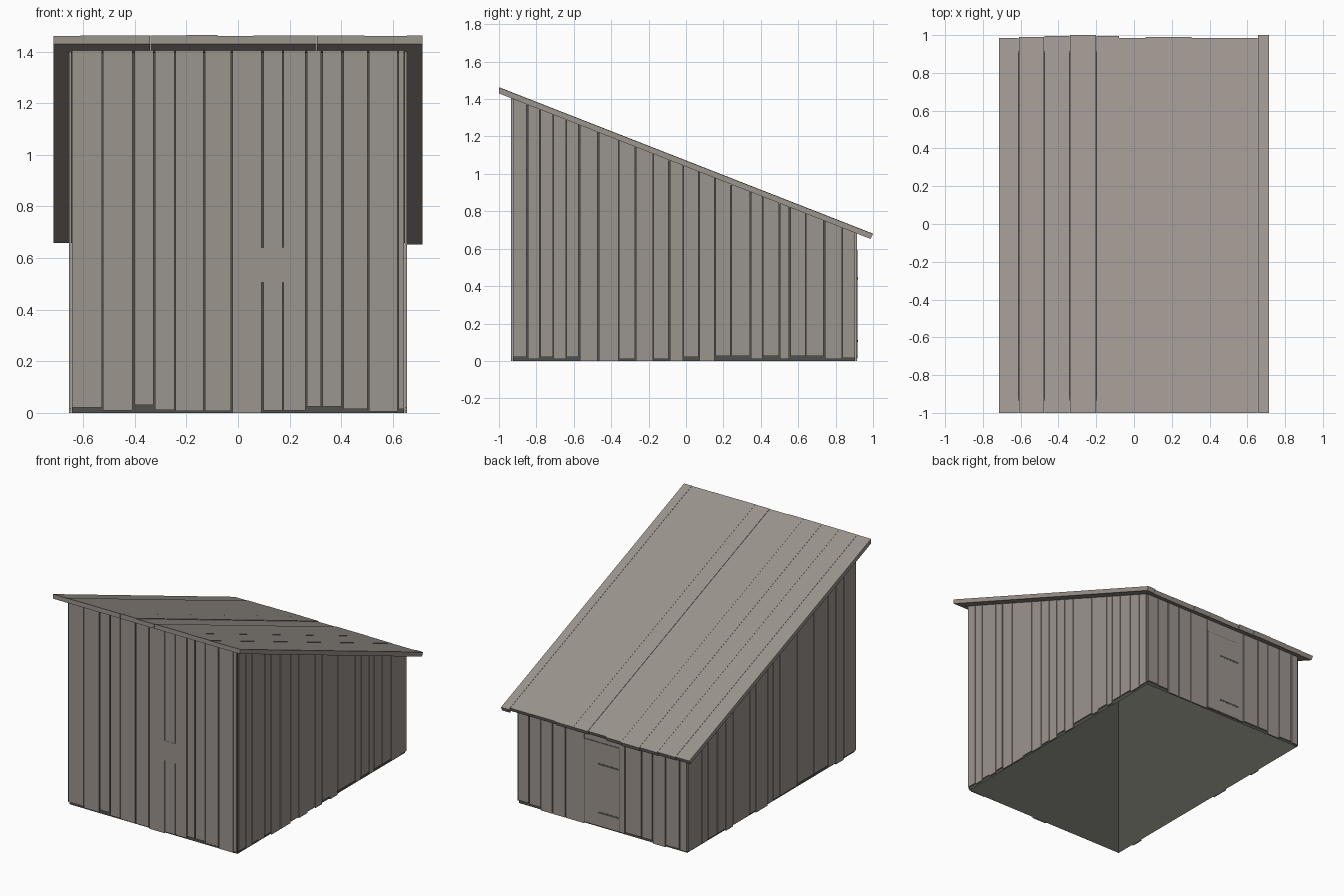
import bpy
import bmesh
import random

random.seed(4)

default_cube = bpy.data.objects.get("Cube")
if default_cube:
    bpy.data.objects.remove(default_cube, do_unlink=True)


def make_material(name, colour):
    mat = bpy.data.materials.new(name)
    mat.use_nodes = True
    mat.diffuse_color = (*colour, 1)
    mat.node_tree.nodes["Principled BSDF"].inputs["Base Color"].default_value = (*colour, 1)
    return mat


weathered_wood = make_material("weathered wood", (0.333, 0.297, 0.268))
dark_lining = make_material("dark lining", (0.081, 0.082, 0.070))

# Main dimensions
WALL_X, FRONT_Y, BACK_Y = 0.654, -0.935, 0.915
THICK = 0.008
INSET = 0.011
ROOF_X, ROOF_THICK = 0.715, 0.034
SLOPE = 0.3915


def eave(y):
    """Height of the roof underside at depth y."""
    return 1.43 - SLOPE * (y + 1)


def add_prism(bm, x_range, y_range, bottom, top):
    """Box whose bottom and top heights are functions of y."""
    rings = []
    for height in (bottom, top):
        ring = []
        for i, j in ((0, 0), (1, 0), (1, 1), (0, 1)):
            x, y = x_range[i], y_range[j]
            ring.append(bm.verts.new((x, y, height(y))))
        rings.append(ring)
    low, high = rings
    lower_face = bm.faces.new(low[::-1])
    bm.faces.new(high)
    for i in range(4):
        j = (i + 1) % 4
        bm.faces.new((low[i], low[j], high[j], high[i]))
    return lower_face


def finish(bm, name, mat):
    mesh = bpy.data.meshes.new(name)
    bm.to_mesh(mesh)
    bm.free()
    mesh.materials.append(mat)
    obj = bpy.data.objects.new(name, mesh)
    bpy.context.collection.objects.link(obj)
    return obj


def box(name, x_range, y_range, z_range, mat):
    bm = bmesh.new()
    add_prism(bm, x_range, y_range, lambda y: z_range[0], lambda y: z_range[1])
    return finish(bm, name, mat)


def spans(start, gaps, end, gap=0.004, wide=(), wide_gap=0.008):
    """Plank extents between the listed gap centres, some gaps wider."""
    edges = [start] + gaps + [end]

    def half(edge):
        if edge in (start, end):
            return 0
        return (wide_gap if edge in wide else gap) / 2

    return [(a + half(a), b - half(b)) for a, b in zip(edges, edges[1:])]


def plank_wall(name, plank_spans, fixed, along_x, feet=None):
    """Row of vertical planks with uneven feet and tops cut to the roof."""
    bm = bmesh.new()
    for i, span in enumerate(plank_spans):
        foot = feet[i] if feet else random.choice((0, 0.01, 0.015, 0.02, 0.025))
        x_range, y_range = (span, fixed) if along_x else (fixed, span)
        add_prism(bm, x_range, y_range, lambda y: foot, eave)
    return finish(bm, name, weathered_wood)


# Dark lining set in behind the planks, open underneath
core_x = WALL_X - INSET
core_y = (FRONT_Y + INSET, BACK_Y - INSET)
bm = bmesh.new()
floor = add_prism(bm, (-core_x, core_x), core_y,
                  lambda y: 0, lambda y: eave(y) - 0.003)
bmesh.ops.delete(bm, geom=[floor], context='FACES_ONLY')
finish(bm, "wall_lining", dark_lining)

# Front wall, stopping short of the corners
front_gaps = [-.525, -.405, -.325, -.245, -.13, -.025, .095,
              .175, .265, .325, .405, .505, .62]
narrow = (-.525, -.245, .175, .62)
front_feet = [.02, .01, .03, .012, .008, .008, 0,
              .01, .01, .025, .025, .015, .005, .015]
front_spans = spans(-core_x, front_gaps, core_x,
                    wide=[g for g in front_gaps if g not in narrow], wide_gap=.006)
plank_wall("front_wall", front_spans, (FRONT_Y, FRONT_Y + THICK), True, front_feet)
box("front_patch", (.088, .182), (FRONT_Y - .001, FRONT_Y + THICK),
    (.505, .64), weathered_wood)

# Back wall
back_gaps = [-.59, -.485, -.385, -.3, -.175, .137, .28, .38, .47, .56]
plank_wall("back_wall", spans(-core_x, back_gaps, core_x, gap=.006),
           (BACK_Y - THICK, BACK_Y), True)

# Side walls
left_gaps = [-.85, -.78, -.71, -.64, -.57, -.47, -.36, -.27, -.175, -.09, -.015,
             .07, .155, .24, .345, .41, .5, .555, .64, .74, .835]
left_feet = [.02, .01, .02, .01, .02, 0, 0, .01, 0, .01, 0,
             .02, 0, .025, .025, .01, .025, .01, .025, .025, .01, .015]
left_spans = spans(core_y[0], left_gaps, core_y[1],
                   wide=(-.85, -.57, -.47, -.27, -.09, .555, .74))
plank_wall("left_wall", left_spans, (WALL_X - THICK, WALL_X), False, left_feet)
right_gaps = [-.79, -.7, -.62, -.46, -.28, -.09, -.02, .04,
              .17, .24, .42, .5, .59, .69, .76]
right_spans = spans(core_y[0], right_gaps, core_y[1], gap=.006)
plank_wall("right_wall", right_spans, (-WALL_X, THICK - WALL_X), False)

# Back door with thin shadow gaps around and across it
box("door_frame_gap", (-.134, .137), (BACK_Y - THICK, BACK_Y + .001),
    (.012, .592), dark_lining)
box("door_panel", (-.13, .134), (BACK_Y - THICK, BACK_Y + .003),
    (.012, .588), weathered_wood)
for label, z in (("lower", .1), ("upper", .435)):
    box(label + "_door_seam", (-.13, .03), (BACK_Y, BACK_Y + .004),
        (z, z + .012), dark_lining)

# Sloping roof of tightly laid planks with uneven rear ends
bm = bmesh.new()
roof_gaps = [-.61, -.475, -.34, -.2, -.08, .06, .17, .305, .49, .655]
rear_ends = [.985, .99, .995, 1, .995, .985, .99, .99, .985, .985, 1]
for span, rear in zip(spans(-ROOF_X, roof_gaps, ROOF_X, gap=.0006), rear_ends):
    lift = random.uniform(-0.004, 0)
    add_prism(bm, span, (-1, rear), eave, lambda y: eave(y) + ROOF_THICK + lift)
# Rear ends are sawn square to the slope
for v in bm.verts:
    if v.co.y > 0 and v.co.z < eave(v.co.y) + ROOF_THICK / 2:
        v.co.y -= ROOF_THICK * SLOPE
        v.co.z = eave(v.co.y)
finish(bm, "roof_planks", weathered_wood)
